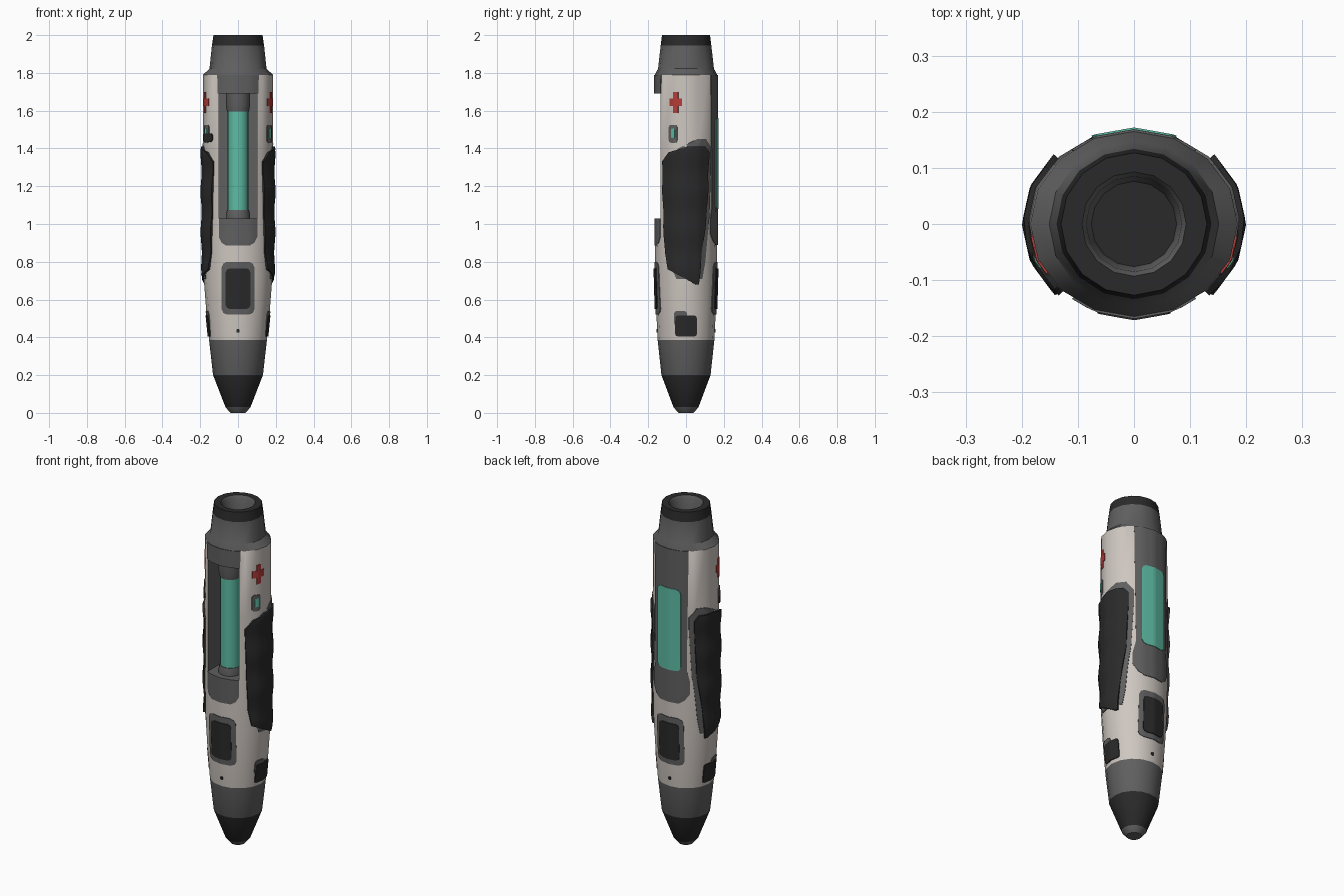
import bpy, bmesh, math
from mathutils import Vector
from mathutils.bvhtree import BVHTree

if "Cube" in bpy.data.objects:
    bpy.data.objects.remove(bpy.data.objects["Cube"])


def mat(name, r, g, b):
    m = bpy.data.materials.new(name)
    m.diffuse_color = (r, g, b, 1)
    m.use_nodes = True
    m.node_tree.nodes["Principled BSDF"].inputs["Base Color"].default_value = m.diffuse_color
    return m


WHITE = mat("warm_white", 0.62, 0.57, 0.53)
GREY = mat("mid_grey", 0.115, 0.115, 0.115)
DARK = mat("charcoal", 0.023, 0.023, 0.023)
TEAL = mat("teal_fluid", 0.11, 0.50, 0.37)
RED = mat("red_mark", 0.45, 0.045, 0.04)


def make_object(name, bm, mats, angle=35):
    me = bpy.data.meshes.new(name)
    bm.to_mesh(me)
    bm.free()
    for m in mats:
        me.materials.append(m)
    ob = bpy.data.objects.new(name, me)
    bpy.context.collection.objects.link(ob)
    smooth(ob, angle)
    return ob


def smooth(ob, angle=35):
    bpy.ops.object.select_all(action='DESELECT')
    ob.select_set(True)
    bpy.context.view_layer.objects.active = ob
    bpy.ops.object.shade_smooth_by_angle(angle=math.radians(angle))


def loft(rings, seg, cy=0.0):
    """Stack of ellipses (z, rx, ry, material of the band above)."""
    bm = bmesh.new()
    loops = []
    for z, rx, ry, _ in rings:
        loops.append([bm.verts.new((rx * math.cos(2 * math.pi * i / seg),
                                    cy + ry * math.sin(2 * math.pi * i / seg), z))
                      for i in range(seg)])
    for k in range(len(rings) - 1):
        for i in range(seg):
            j = (i + 1) % seg
            f = bm.faces.new((loops[k][i], loops[k][j], loops[k + 1][j], loops[k + 1][i]))
            f.material_index = rings[k][3]
    bm.faces.new(loops[0][::-1]).material_index = rings[0][3]
    bm.faces.new(loops[-1]).material_index = rings[-1][3]
    return bm


# Main body: tip, lower collar, white shell, upper collar, dark rim and bore
W, G, D = 0, 1, 2
bm = loft([(0.0, 0.04, 0.04, G), (0.03, 0.066, 0.066, D), (0.20, 0.132, 0.130, G),
           (0.385, 0.153, 0.150, W), (0.55, 0.169, 0.158, W), (0.72, 0.182, 0.163, W),
           (0.90, 0.186, 0.165, W), (1.40, 0.186, 0.165, W), (1.79, 0.185, 0.165, G),
           (1.822, 0.151, 0.148, G), (1.945, 0.138, 0.134, D), (2.0, 0.130, 0.127, D),
           (2.0, 0.093, 0.093, G), (1.985, 0.085, 0.085, G), (1.90, 0.076, 0.076, D)], 16)
tree = BVHTree.FromBMesh(bm)
body = make_object("pen_body", bm, [WHITE, GREY, DARK])

# Open vial channel cut into the front
cb = bmesh.new()
bmesh.ops.create_cube(cb, size=1)
for v in cb.verts:
    v.co = (v.co.x * 0.20, -0.16 + v.co.y * 0.28, 1.36 + v.co.z * 0.66)
cutter = make_object("channel_cutter", cb, [])
cutter.hide_render = True
mod = body.modifiers.new("channel", 'BOOLEAN')
mod.operation, mod.solver, mod.object = 'DIFFERENCE', 'EXACT', cutter
bpy.context.view_layer.objects.active = body
bpy.ops.object.modifier_apply(modifier=mod.name)
bpy.data.objects.remove(cutter)
for p in body.data.polygons:
    c = p.center
    if abs(c.x) < 0.101 and -0.12 < c.y < 0 and 1.02 < c.z < 1.70:
        p.material_index = G
smooth(body)


def lerp_span(st, z):
    for a, b in zip(st, st[1:]):
        if z <= b[0] + 1e-9:
            t = (z - a[0]) / (b[0] - a[0])
            return a[1] + (b[1] - a[1]) * t, a[2] + (b[2] - a[2]) * t
    return st[-1][1:]


def plate(name, m, axis, st, h, cols=10, step=0.05):
    """Plate hugging the body; stations are (z, left, right), axis is the facing side."""
    axis = Vector(axis)
    zs = []
    for a, b in zip(st, st[1:]):
        n = max(1, math.ceil((b[0] - a[0]) / step))
        zs += [a[0] + (b[0] - a[0]) * i / n for i in range(n)]
    zs.append(st[-1][0])
    bm = bmesh.new()
    rows = []
    for z in zs:
        l, r = lerp_span(st, z)
        row = []
        for i in range(cols + 1):
            u = l + (r - l) * i / cols + 1.3e-4
            start = Vector((u, 0, z + 1e-4) if axis.x == 0 else (0, u, z + 1e-4)) + axis
            hit = tree.ray_cast(start, -axis)[0]
            out = Vector((hit.x, hit.y, 0)).normalized()
            row.append(bm.verts.new(hit + out * (h(z) if callable(h) else h)))
        rows.append(row)
    for a, b in zip(rows, rows[1:]):
        for i in range(cols):
            q = (a[i], a[i + 1], b[i + 1], b[i])
            bm.faces.new(q if axis.x - axis.y > 0 else q[::-1])
    # rim sinks into the body
    ext = bmesh.ops.extrude_edge_only(bm, edges=[e for e in bm.edges if e.is_boundary])
    for v in ext["geom"]:
        if isinstance(v, bmesh.types.BMVert):
            v.co -= Vector((v.co.x, v.co.y, 0)).normalized() * 0.02
    return make_object(name, bm, [m], 40)


def rounded(u0, u1, z0, z1, c):
    k = 0.3 * c
    return [(z0, u0 + c, u1 - c), (z0 + k, u0 + k, u1 - k), (z0 + c, u0, u1),
            (z1 - c, u0, u1), (z1 - k, u0 + k, u1 - k), (z1, u0 + c, u1 - c)]


FRONT, BACK = (0, -1, 0), (0, 1, 0)

# Buttons on front and back
for side, ax in (("front", FRONT), ("back", BACK)):
    plate(side + "_button_frame", GREY, ax, rounded(-0.085, 0.085, 0.52, 0.80, 0.03), 0.004)
    plate(side + "_button", DARK, ax, rounded(-0.062, 0.062, 0.55, 0.765, 0.02), 0.008)
    plate(side + "_pin_hole", DARK, ax, rounded(-0.008, 0.008, 0.425, 0.443, 0.004), 0.004, 2)

# Front channel surround and back window panel
plate("channel_foot", GREY, FRONT, [(0.885, -0.06, 0.06), (0.90, -0.085, 0.085),
                                    (0.93, -0.10, 0.10), (1.03, -0.10, 0.10)], 0.003)
plate("channel_head", GREY, FRONT, [(1.69, -0.105, 0.105), (1.79, -0.108, 0.108)], 0.004)
plate("back_panel", GREY, BACK, [(0.89, -0.06, 0.06), (0.91, -0.09, 0.09), (0.95, -0.115, 0.115),
                                 (1.02, -0.115, 0.115), (1.09, -0.10, 0.10),
                                 (1.79, -0.108, 0.108)], 0.004)
plate("back_window", TEAL, BACK, rounded(-0.073, 0.073, 1.08, 1.56, 0.025), 0.007)

# Fluid vial with stepped end caps
make_object("vial_glass", loft([(1.06, 0.055, 0.055, 0), (1.61, 0.055, 0.055, 0)], 20, -0.07), [TEAL])
for name, z0, z1, z2 in (("vial_lower_cap", 1.025, 1.05, 1.075), ("vial_upper_cap", 1.70, 1.63, 1.595)):
    bm = loft([(z0, 0.064, 0.064, 0), (z1, 0.064, 0.064, 0), (z2, 0.058, 0.058, 0)], 16, -0.07)
    bmesh.ops.recalc_face_normals(bm, faces=bm.faces)
    make_object(name, bm, [GREY])

# Side parts, mirrored left and right
GRIP = [(0.68, 0.05, 0.065), (0.76, -0.09, 0.072), (0.85, -0.107, 0.08), (1.05, -0.115, 0.105),
        (1.33, -0.12, 0.115), (1.38, -0.085, 0.115), (1.41, 0.01, 0.095)]
GRIP_FRAME = [(0.71, -0.05, 0.085), (0.80, -0.09, 0.10), (1.05, -0.11, 0.122),
              (1.33, -0.11, 0.13), (1.40, -0.04, 0.13), (1.45, 0.06, 0.105)]


def wave(z):
    return 0.0105 + 0.0035 * math.cos(2 * math.pi * (z - 1.17) / 0.21)


for side, s in (("right", 1), ("left", -1)):
    ax = (s, 0, 0)
    plate(side + "_grip_frame", GREY, ax, GRIP_FRAME, 0.004)
    plate(side + "_grip", DARK, ax, GRIP, wave, 12, 0.03)
    plate(side + "_lower_pad_base", GREY, ax, rounded(-0.062, 0.005, 0.46, 0.54, 0.015), 0.004)
    plate(side + "_lower_pad", DARK, ax, rounded(-0.055, 0.055, 0.405, 0.515, 0.012), 0.006)
    plate(side + "_cross_upright", RED, ax, [(1.587, -0.067, -0.041), (1.70, -0.067, -0.041)], 0.003, 4)
    plate(side + "_cross_bar", RED, ax, [(1.625, -0.087, -0.021), (1.665, -0.087, -0.021)], 0.0035, 6)
    plate(side + "_indicator_frame", GREY, ax, rounded(-0.09, -0.046, 1.43, 1.525, 0.012), 0.004, 4)
    plate(side + "_indicator_light", TEAL, ax, rounded(-0.078, -0.058, 1.455, 1.505, 0.006), 0.006, 4)

# Extra latch pad on the left side only
plate("left_latch", DARK, (-1, 0, 0), rounded(-0.115, -0.05, 1.435, 1.48, 0.012), 0.008, 6)
